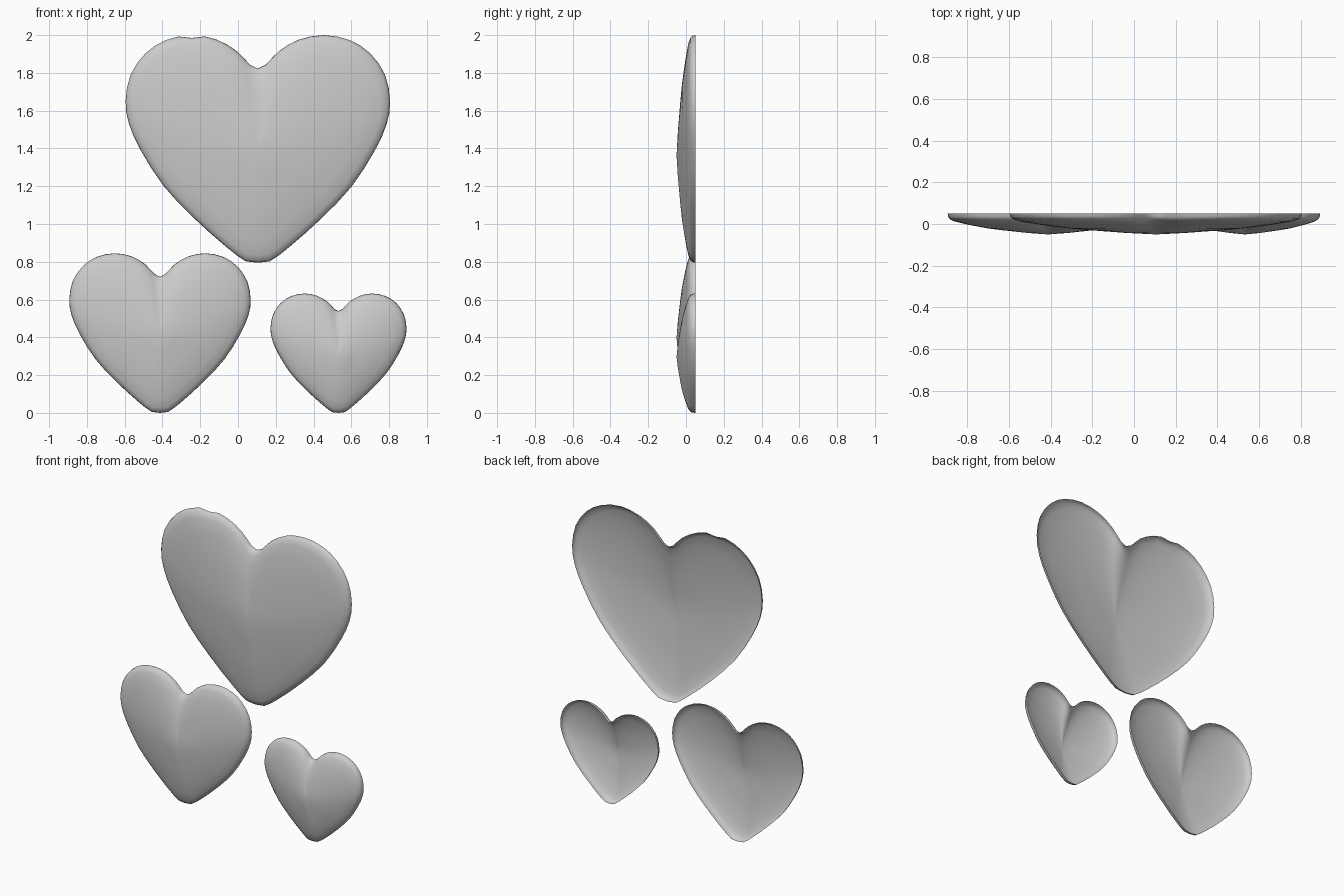
import bpy, bmesh
from mathutils import Vector

cube = bpy.data.objects.get("Cube")
if cube:
    bpy.data.objects.remove(cube)

grey = bpy.data.materials.new("plain grey")
grey.use_nodes = True
colour = (0.6, 0.6, 0.6, 1)
grey.diffuse_color = colour
grey.node_tree.nodes["Principled BSDF"].inputs["Base Color"].default_value = colour

# Right half of the heart outline, tip to cleft: (x / half width, z / height)
HALF = [(0, 0), (.09, .006), (.24, .07), (.48, .194), (.71, .335), (.885, .493),
        (.975, .61), (1, .71), (.963, .825), (.85, .92), (.695, .978), (.5, 1),
        (.31, .98), (.16, .93), (.06, .87), (0, .853)]
# Dome section, rim to peak: (scale about the peak, depth y)
SECTION = [(1, .05), (.995, .035), (.98, .024), (.93, .012), (.8, -.003),
           (.6, -.021), (.45, -.03), (.2, -.043)]
PEAK = .47


def smooth_half():
    """Double the outline points with a Catmull-Rom midpoint."""
    pts = [Vector(p) for p in HALF]
    out = []
    for i in range(len(pts) - 1):
        a, b = pts[i], pts[i + 1]
        out.append(a)
        if 0 < i < len(pts) - 2:
            out.append((a + b) * .5625 - (pts[i - 1] + pts[i + 2]) * .0625)
    return out + [pts[-1]]


def heart(name, x, z, half_width, height, notch=None):
    half = smooth_half()
    outline = half + [Vector((-p.x, p.y)) for p in reversed(half[1:-1])]
    bm = bmesh.new()
    rings = []
    for scale, depth in SECTION:
        ring = []
        for p in outline:
            px = x + p.x * scale * half_width
            pz = z + (PEAK + (p.y - PEAK) * scale) * height
            ring.append(bm.verts.new((px, depth, pz)))
        rings.append(ring)
    # Small nick in the rim
    if notch:
        for ring in rings[:3]:
            min(ring, key=lambda v: (v.co - Vector(notch)).length).co.z -= .015
    n = len(outline)
    for outer, inner in zip(rings, rings[1:]):
        for i in range(n):
            j = (i + 1) % n
            bm.faces.new((outer[i], outer[j], inner[j], inner[i]))
    # Peak of the dome; the back stays open
    tip = bm.verts.new((x, -.05, z + PEAK * height))
    for i in range(n):
        bm.faces.new((rings[-1][i], rings[-1][(i + 1) % n], tip))
    for f in bm.faces:
        f.smooth = True
    mesh = bpy.data.meshes.new(name)
    bm.to_mesh(mesh)
    bm.free()
    mesh.materials.append(grey)
    obj = bpy.data.objects.new(name, mesh)
    bpy.context.collection.objects.link(obj)


heart("large_heart", .105, .795, .70, 1.205, notch=(-.245, .03, 2))
heart("medium_heart", -.413, 0, .48, .845)
heart("small_heart", .532, 0, .36, .632)
